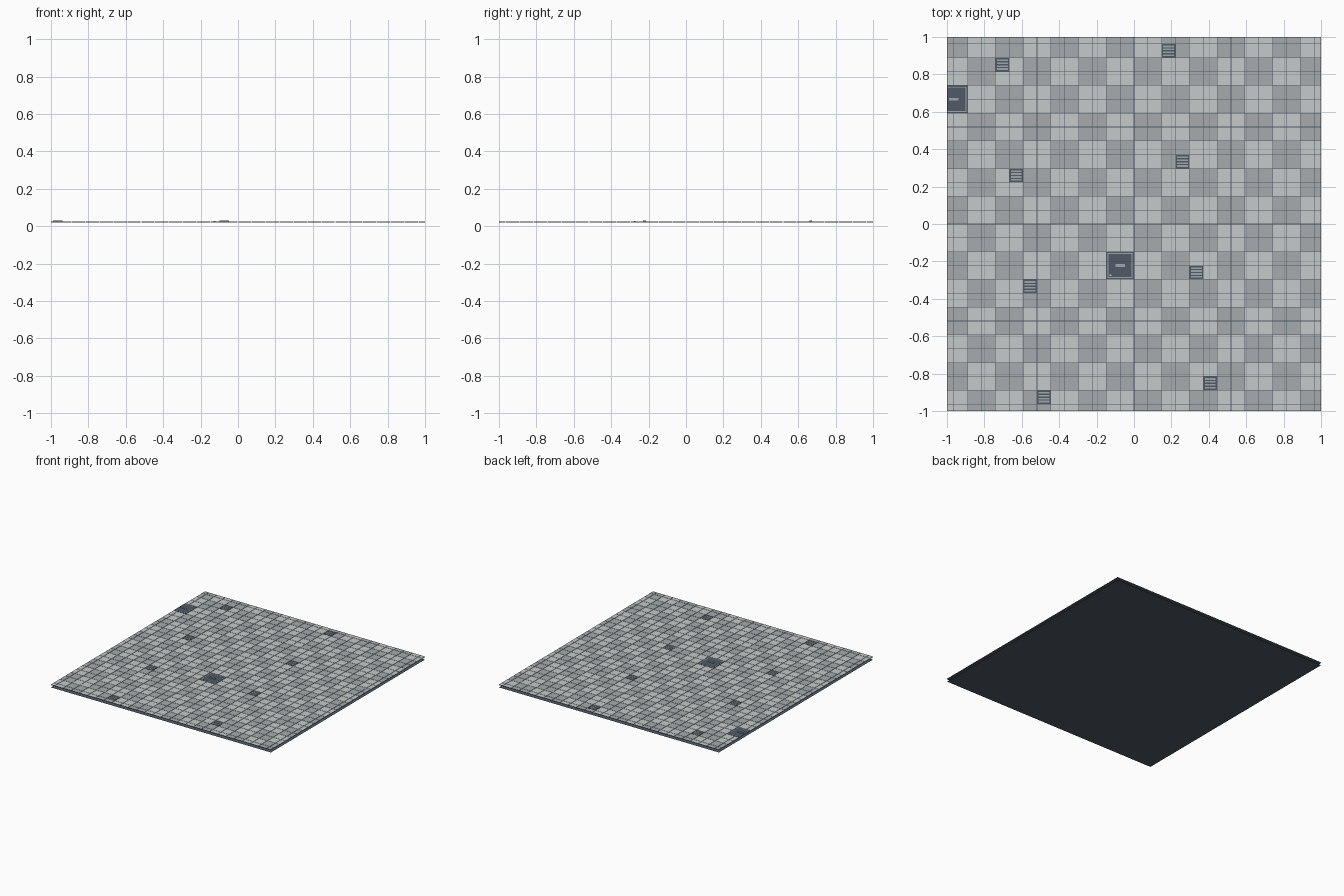
import bpy, bmesh

if "Cube" in bpy.data.objects:
    bpy.data.objects.remove(bpy.data.objects["Cube"])

CELL = 2 / 27        # tile pitch
GAP = 0.003          # grout width
BASE_Z, TILE_Z = 0.019, 0.025
HALF = 1.0


def material(name, r, g, b):
    m = bpy.data.materials.new(name)
    m.use_nodes = True
    m.diffuse_color = (r, g, b, 1)
    m.node_tree.nodes["Principled BSDF"].inputs["Base Color"].default_value = (r, g, b, 1)
    return m


pale = material("pale grey tile", 0.56, 0.59, 0.59)
mid = material("mid grey tile", 0.38, 0.41, 0.42)
slate = material("dark slate", 0.08, 0.105, 0.135)
steel = material("steel grey", 0.36, 0.39, 0.40)


def clamp(v):
    return max(-HALF, min(HALF, v))


def slab(bm, cx, cy, w, d, z0, z1):
    """Bottomless block trimmed at the floor's border, left open where trimmed."""
    xs = [clamp(cx - w / 2), clamp(cx + w / 2)]
    ys = [clamp(cy - d / 2), clamp(cy + d / 2)]
    if xs[1] - xs[0] < 1e-5 or ys[1] - ys[0] < 1e-5:
        return
    ring = [(xs[0], ys[0]), (xs[1], ys[0]), (xs[1], ys[1]), (xs[0], ys[1])]
    low = [bm.verts.new((x, y, z0)) for x, y in ring]
    top = [bm.verts.new((x, y, z1)) for x, y in ring]
    bm.faces.new(top)
    open_side = [ys[0] <= -HALF, xs[1] >= HALF, ys[1] >= HALF, xs[0] <= -HALF]
    for k in range(4):
        if not open_side[k]:
            n = (k + 1) % 4
            bm.faces.new((low[k], low[n], top[n], top[k]))


def finish(name, bm, mat):
    me = bpy.data.meshes.new(name)
    bm.to_mesh(me)
    bm.free()
    me.materials.append(mat)
    ob = bpy.data.objects.new(name, me)
    bpy.context.collection.objects.link(ob)
    return ob


def slabs(name, mat, items):
    bm = bmesh.new()
    for it in items:
        slab(bm, *it)
    finish(name, bm, mat)


# Base: underside and grout bed, open at the border
bm = bmesh.new()
for z, flip in ((0, True), (BASE_Z, False)):
    vs = [bm.verts.new((x, y, z)) for x, y in ((-1, -1), (1, -1), (1, 1), (-1, 1))]
    bm.faces.new(vs[::-1] if flip else vs)
finish("floor_base", bm, slate)

# Layout: vents on two diagonal runs, hatches on two-by-two blocks
vents = [(2 + n, 12 - 8 * n) for n in range(4)] + [(-10 + n, 11 - 8 * n) for n in range(4)]
hatches = [(-14, 8), (-2, -4)]
covered = {(i + a, j + b) for i, j in hatches for a in (0, 1) for b in (0, 1)} | set(vents)

# Checkered floor tiles, two tiles per check
tiles = {0: [], 1: []}
for i in range(-14, 14):
    for j in range(-14, 14):
        if (i, j) not in covered:
            tiles[(i // 2 + j // 2) % 2].append(
                ((i + 0.5) * CELL, (j + 0.5) * CELL, CELL - GAP, CELL - GAP, BASE_Z, TILE_Z))
slabs("pale_tiles", pale, tiles[0])
slabs("mid_tiles", mid, tiles[1])

# Vents: dark tray with raised slats
for n, (i, j) in enumerate(vents):
    cx, cy = (i + 0.5) * CELL, (j + 0.5) * CELL
    slabs(f"vent_tray_{n}", slate, [(cx, cy, CELL - GAP, CELL - GAP, BASE_Z, TILE_Z - 0.001)])
    slabs(f"vent_slats_{n}", steel,
          [(cx, cy + (k - 1.5) * 0.0155, 0.058, 0.009, TILE_Z - 0.001, TILE_Z + 0.001)
           for k in range(4)])

# Hatches: dark plate, thin rim, handle and a corner stud
for n, (i, j) in enumerate(hatches):
    cx, cy = (i + 1) * CELL, (j + 1) * CELL
    w = 2 * CELL - GAP
    slabs(f"hatch_frame_{n}", slate, [(cx, cy, w, w, BASE_Z, TILE_Z)])
    slabs(f"hatch_rim_{n}", steel, [(cx, cy, 0.134, 0.134, TILE_Z, TILE_Z + 0.0005)])
    slabs(f"hatch_plate_{n}", slate, [(cx, cy, 0.124, 0.124, TILE_Z, TILE_Z + 0.001)])
    slabs(f"hatch_handle_{n}", steel, [(cx, cy, 0.05, 0.015, TILE_Z, 0.031)])
    slabs(f"hatch_stud_{n}", pale, [(cx - 0.052, cy - 0.052, 0.01, 0.01, TILE_Z, TILE_Z + 0.002)])
